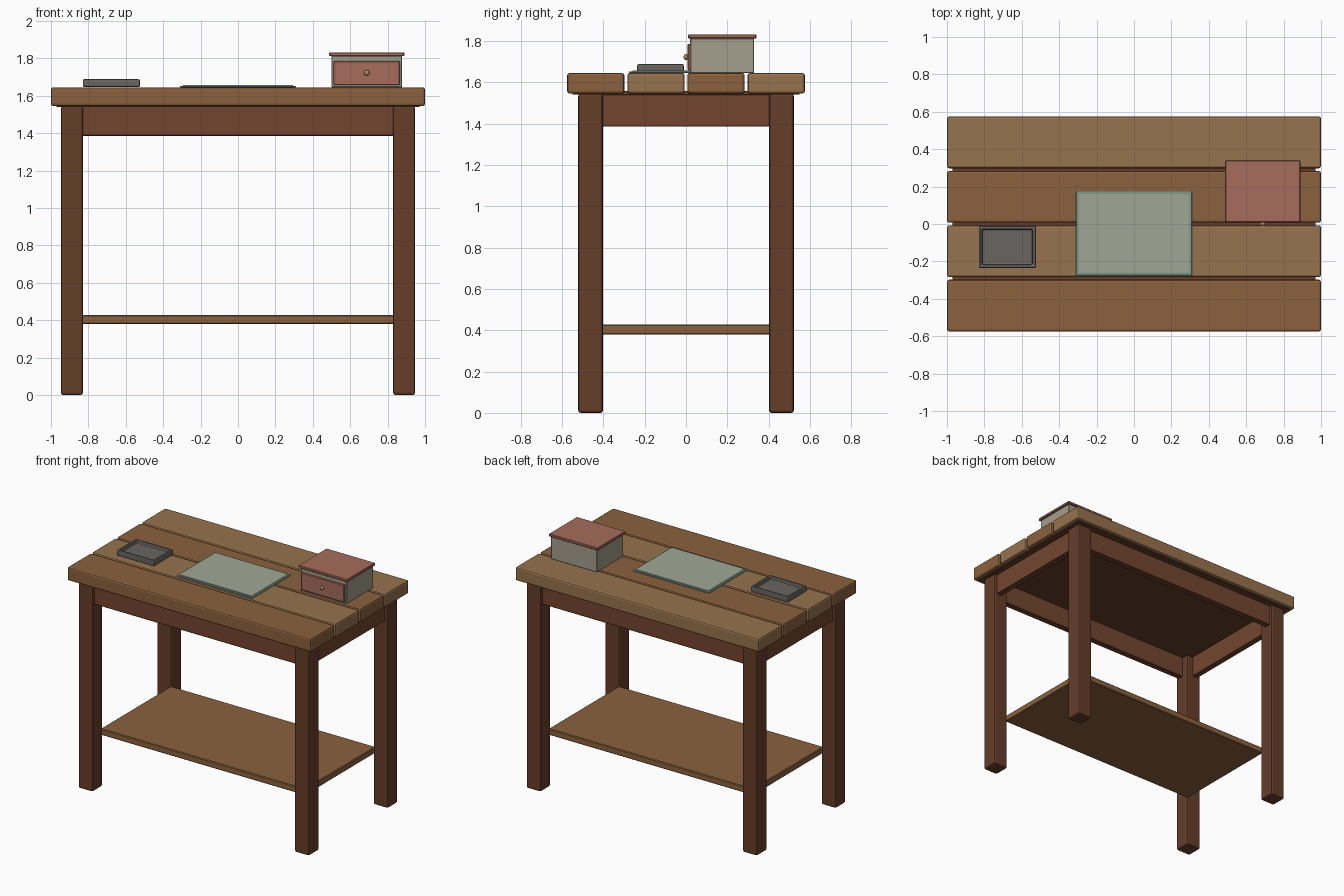
import bpy, bmesh
from mathutils import Vector

if "Cube" in bpy.data.objects:
    bpy.data.objects.remove(bpy.data.objects["Cube"])


def material(name, rgb):
    m = bpy.data.materials.new(name)
    m.diffuse_color = (*rgb, 1)
    m.use_nodes = True
    m.node_tree.nodes["Principled BSDF"].inputs["Base Color"].default_value = m.diffuse_color
    return m


OAK = material("oak", (.26, .12, .048))
PALE_OAK = material("pale_oak", (.31, .17, .075))
WALNUT = material("walnut", (.13, .047, .022))
APRON = material("apron_wood", (.17, .06, .028))
MAT = material("mat_green", (.35, .39, .30))
MAT_EDGE = material("mat_edge", (.20, .32, .27))
METAL = material("dark_metal", (.14, .13, .12))
RED = material("dull_red", (.38, .15, .107))
STONE = material("warm_grey", (.37, .34, .26))
BRASS = material("brass", (.40, .25, .12))


def finish(bm, name, mat):
    mesh = bpy.data.meshes.new(name)
    bm.to_mesh(mesh)
    bm.free()
    mesh.materials.append(mat)
    ob = bpy.data.objects.new(name, mesh)
    bpy.context.collection.objects.link(ob)
    return ob


def box(name, x, y, z, mat, bevel=0.0, segments=1):
    """Box from (min, max) ranges, with optional bevelled edges."""
    bm = bmesh.new()
    bmesh.ops.create_cube(bm, size=1)
    size = Vector([r[1] - r[0] for r in (x, y, z)])
    mid = Vector([(r[0] + r[1]) / 2 for r in (x, y, z)])
    for v in bm.verts:
        v.co = v.co * size + mid
    ob = finish(bm, name, mat)
    if bevel:
        mod = ob.modifiers.new("Bevel", 'BEVEL')
        mod.width, mod.segments = bevel, segments
    return ob


# Table top: four planks over a thin backing board
width, gap = .277, .014
for i in range(4):
    y0 = -.575 + i * (width + gap)
    box(f"top_plank_{i + 1}", (-1, 1), (y0, y0 + width), (1.545, 1.645),
        PALE_OAK if i % 2 else OAK, .012, 2)
box("top_backing", (-.97, .97), (-.55, .55), (1.54, 1.557), WALNUT)

# Legs
for sx, side in ((-1, "left"), (1, "right")):
    for sy, end in ((-1, "front"), (1, "back")):
        cx, cy = sx * .888, sy * .462
        box(f"{end}_{side}_leg", (cx - .059, cx + .059), (cy - .06, cy + .06),
            (0, 1.545), WALNUT, .012, 2)

# Aprons
for s, end, side in ((-1, "front", "left"), (1, "back", "right")):
    box(f"{end}_apron", (-.85, .85), (s * .478 - .0225, s * .478 + .0225),
        (1.385, 1.543), APRON, .004)
    box(f"{side}_apron", (s * .902 - .0225, s * .902 + .0225), (-.42, .42),
        (1.385, 1.543), APRON, .004)

# Lower shelf
box("lower_shelf", (-.84, .84), (-.412, .412), (.38, .427), OAK, .005)

# Work mat with raised inner panel
box("mat_border", (-.31, .31), (-.275, .175), (1.645, 1.653), MAT_EDGE, .002)
box("mat_panel", (-.295, .295), (-.26, .16), (1.65, 1.656), MAT)

# Tray: block with the top face inset and pushed down
bm = bmesh.new()
bmesh.ops.create_cube(bm, size=1)
for v in bm.verts:
    v.co = v.co * Vector((.306, .226, .042)) + Vector((-.677, -.123, 1.667))
bm.faces.ensure_lookup_table()
top = max(bm.faces, key=lambda f: f.calc_center_median().z)
bmesh.ops.inset_region(bm, faces=[top], thickness=.026)
floor = bmesh.ops.extrude_face_region(bm, geom=[top])
bmesh.ops.translate(bm, vec=(0, 0, -.025),
                    verts=[g for g in floor["geom"] if isinstance(g, bmesh.types.BMVert)])
bmesh.ops.delete(bm, geom=[top], context='FACES_ONLY')
tray = finish(bm, "tray", METAL)
mod = tray.modifiers.new("Bevel", 'BEVEL')
mod.width, mod.segments = .008, 2

# Drawer box
box("box_body", (.5, .877), (.02, .33), (1.645, 1.813), STONE, .003)
box("box_lid", (.487, .889), (.01, .341), (1.812, 1.832), RED, .004)
box("drawer_front", (.51, .866), (.008, .03), (1.657, 1.785), RED, .004)

# Drawer knob
bm = bmesh.new()
bmesh.ops.create_uvsphere(bm, u_segments=16, v_segments=10, radius=.015)
for v in bm.verts:
    v.co = Vector((v.co.x, v.co.y * .8, v.co.z)) + Vector((.688, 0, 1.722))
for f in bm.faces:
    f.smooth = True
finish(bm, "drawer_knob", BRASS)
